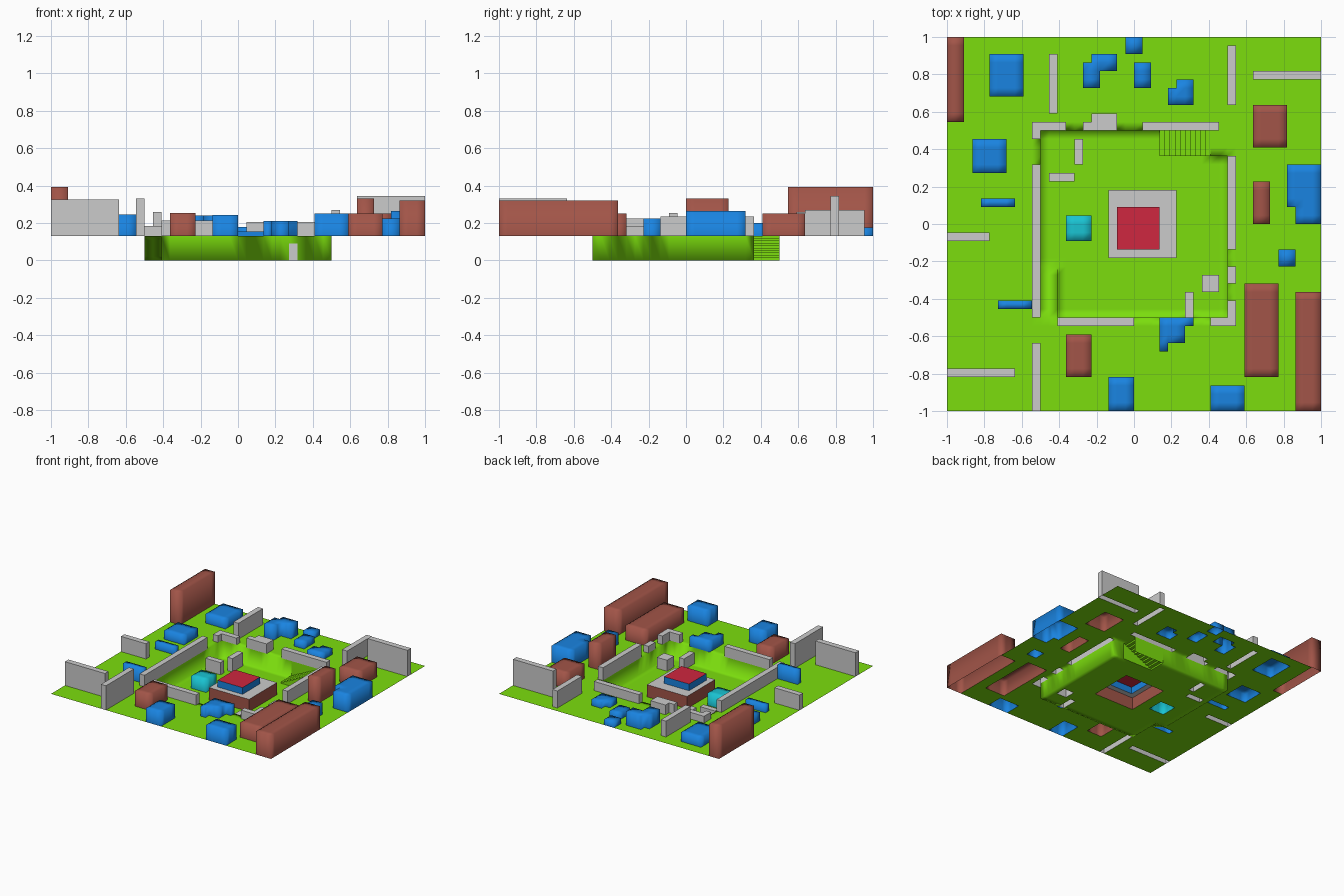
import bpy, bmesh

if "Cube" in bpy.data.objects:
    bpy.data.objects.remove(bpy.data.objects["Cube"])

C = 1 / 22            # grid cell: the site is 44 x 44 cells
N, G = 44, 0.13       # cells per side, street level (pit floor is z = 0)


def material(name, rgb):
    m = bpy.data.materials.new(name)
    m.diffuse_color = (*rgb, 1)
    m.use_nodes = True
    m.node_tree.nodes["Principled BSDF"].inputs["Base Color"].default_value = m.diffuse_color
    return m


GREEN = material("grass", (0.2, 0.73, 0.004))
BLUE = material("blue", (0.01, 0.23, 0.75))
BRICK = material("brick", (0.36, 0.09, 0.065))
CYAN = material("cyan", (0.01, 0.55, 0.65))
RED = material("red", (0.62, 0.02, 0.05))
GREY = None


def pos(i, j, z):
    return (i * C - 1, j * C - 1, z)


def finish(bm, name, mats, smooth):
    bmesh.ops.remove_doubles(bm, verts=bm.verts, dist=1e-5)
    me = bpy.data.meshes.new(name)
    for f in bm.faces:
        f.smooth = smooth
    bm.to_mesh(me)
    bm.free()
    for m in mats:
        me.materials.append(m)
    ob = bpy.data.objects.new(name, me)
    bpy.context.collection.objects.link(ob)


def quad(bm, pts, mat=0):
    pts = [p for k, p in enumerate(pts) if p != pts[k - 1]]
    if len(pts) > 2:
        bm.faces.new([bm.verts.new(p) for p in pts]).material_index = mat


def shell(name, z, draw, top, side, smooth):
    """Open shell: a top face per drawn cell, walls wherever levels differ."""
    bm = bmesh.new()
    for i in range(N + 1):
        for j in range(N + 1):
            if draw(i, j):
                ring = [(i, j), (i + 1, j), (i + 1, j + 1), (i, j + 1)]
                quad(bm, [pos(a, b, z(i, j, b)) for a, b in ring])
            for di, dj in ((1, 0), (0, 1)):
                a, b = (i - di, j - dj), (i, j)
                e0, e1 = (i, j), (i + dj, j + di)
                lv = [z(*c, e[1]) for c in (a, b) for e in (e0, e1)]
                if None in lv or lv[:2] == lv[2:]:
                    continue
                w = [pos(*e0, lv[0]), pos(*e1, lv[1]), pos(*e1, lv[3]), pos(*e0, lv[2])]
                quad(bm, w[::-1] if di else w, 1)
    finish(bm, name, [top, side], smooth)


def cells(*rects):
    return {(i, j) for a, b, c, d in rects for i in range(a, c) for j in range(b, d)}


covered = set()


def block(name, top_z, rects, top, side=0, base=G, hole=frozenset()):
    s = cells(*rects)
    covered.update(s)
    shell(name, lambda i, j, cj: top_z if (i, j) in s else base,
          lambda i, j: (i, j) in s and (i, j) not in hole,
          top, top if side == 0 else side, top in (BLUE, BRICK, CYAN))


# brick buildings: height, then rectangles of cells (x0, y0, x1, y1)
for k, (h, *r) in enumerate([
        (.393, (0, 34, 2, 44)), (.25, (36, 31, 40, 36)), (.33, (36, 22, 38, 27)),
        (.25, (35, 4, 39, 15)), (.32, (41, 0, 44, 14)), (.255, (14, 4, 17, 9))]):
    block(f"brick_building_{k}", h, r, BRICK)

# blue buildings
for k, (h, *r) in enumerate([
        (.205, (5, 37, 9, 42)), (.24, (17, 40, 20, 42), (16, 38, 18, 41)),
        (.175, (21, 42, 23, 44)), (.18, (22, 38, 24, 41)),
        (.18, (27, 36, 29, 39), (26, 36, 28, 38)), (.2, (3, 28, 7, 32)),
        (.265, (40, 24, 44, 29), (41, 22, 44, 24)), (.225, (39, 17, 41, 19)),
        (.25, (31, 0, 35, 3)), (.243, (19, 0, 22, 4)), (.245, (6, 12, 10, 13)),
        (.19, (4, 24, 8, 25)), (.21, (25, 10, 29, 11), (25, 8, 28, 10), (25, 7, 26, 8))]):
    block(f"blue_building_{k}", h, r, BLUE)

# grey street-level walls
for k, (h, *r) in enumerate([
        (.26, (12, 35, 13, 42)), (.27, (33, 36, 34, 43)), (.345, (36, 39, 44, 40)),
        (.325, (0, 4, 8, 5)), (.33, (10, 0, 11, 8)), (.225, (10, 11, 11, 29)),
        (.255, (0, 20, 5, 21)), (.185, (10, 33, 14, 34), (10, 32, 11, 34)),
        (.21, (17, 33, 20, 35), (16, 33, 17, 34)), (.215, (13, 10, 22, 11)),
        (.205, (23, 33, 32, 34)), (.235, (33, 19, 34, 30)), (.185, (33, 15, 34, 17)),
        (.2, (31, 10, 34, 11), (33, 10, 34, 13))]):
    block(f"wall_{k}", h, r, GREY)

# low grey cover and cyan cube on the pit floor
for k, (h, *r) in enumerate([
        (.11, (15, 29, 16, 32)), (.1, (12, 27, 15, 28)),
        (.09, (30, 14, 32, 16)), (.09, (28, 11, 29, 14))]):
    block(f"pit_cover_{k}", h, r, GREY, base=0)
block("cyan_cube", .1, [(14, 20, 17, 23)], CYAN, base=0)

# two-tier centre platform
inner = (20, 19, 25, 24)
block("platform_base", .1, [(19, 18, 27, 26)], GREY, BRICK, 0, cells(inner))
block("platform_top", .155, [inner], RED, BLUE, .1)

# ground with sunken square pit, corner ramp and stair landing
pit = cells((11, 11, 33, 33)) - cells((31, 30, 33, 33))
ramp = cells((11, 11, 13, 17))
stair = cells((25, 30, 31, 33))


def ground_z(i, j, cj):
    if (i, j) in stair:
        return 0 if (i, j) not in stair else None
    if (i, j) in ramp:
        return G * (17 - cj) / 6
    return 0 if (i, j) in pit else G


shell("ground", ground_z,
      lambda i, j: i < N and j < N and (i, j) not in covered | stair,
      GREEN, GREEN, True)

# stairs climbing towards +x, with their side and back walls
bm = bmesh.new()
S = 10
for k in range(S):
    x0, x1 = 25 + 6 * k / S, 25 + 6 * (k + 1) / S
    z0, z1 = G * k / S, G * (k + 1) / S
    quad(bm, [pos(x0, 33, z0), pos(x0, 30, z0), pos(x0, 30, z1), pos(x0, 33, z1)])
    quad(bm, [pos(x0, 30, z1), pos(x1, 30, z1), pos(x1, 33, z1), pos(x0, 33, z1)])
    quad(bm, [pos(x0, 30, 0), pos(x1, 30, 0), pos(x1, 30, z1), pos(x0, 30, z1)])
    quad(bm, [pos(x0, 33, 0), pos(x1, 33, 0), pos(x1, 33, G), pos(x0, 33, G)])
finish(bm, "stairs", [GREEN], False)
